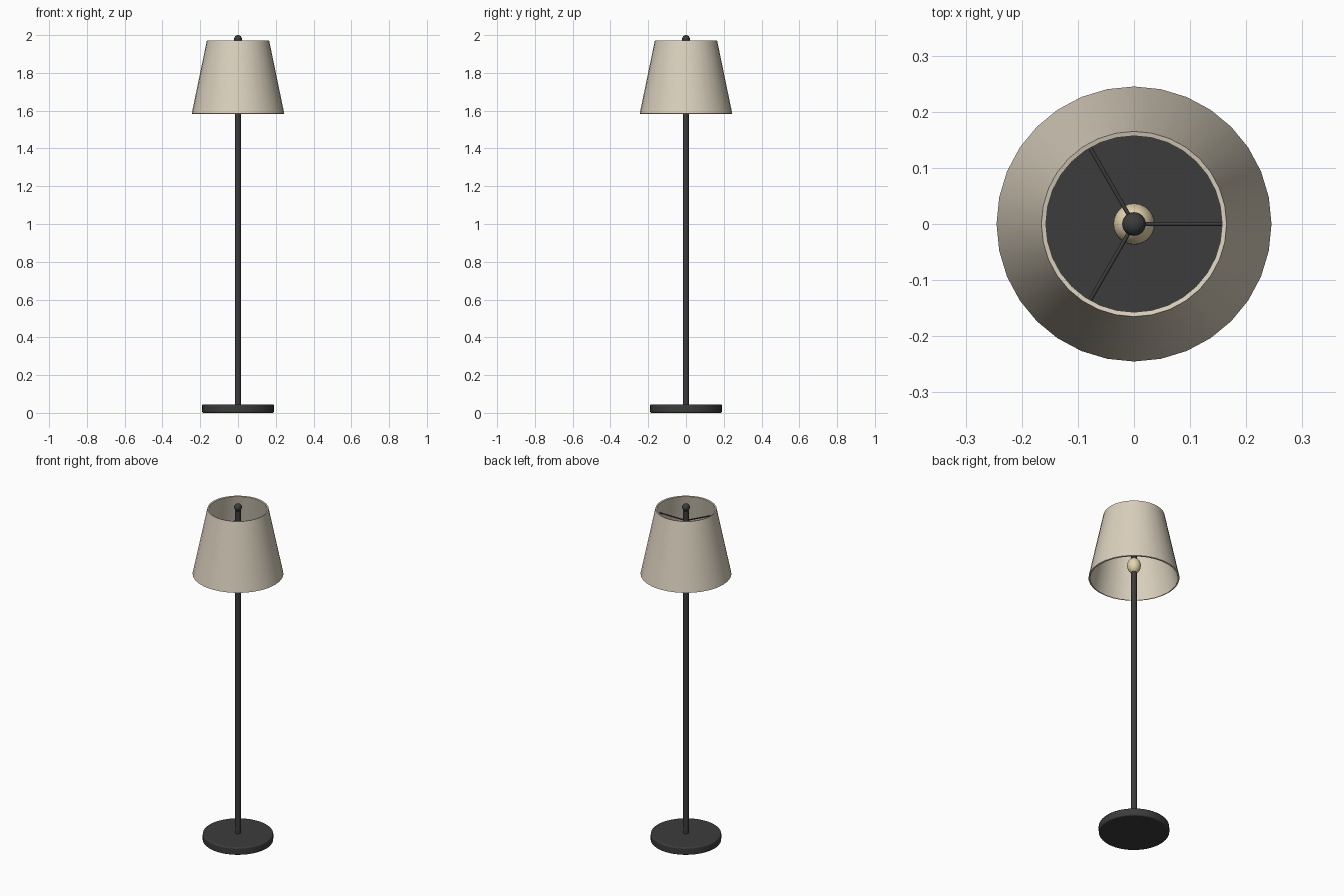
import bpy, math

if "Cube" in bpy.data.objects:
    bpy.data.objects.remove(bpy.data.objects["Cube"])

def material(name, rgb):
    m = bpy.data.materials.new(name)
    m.diffuse_color = (*rgb, 1)
    m.use_nodes = True
    m.node_tree.nodes["Principled BSDF"].inputs["Base Color"].default_value = m.diffuse_color
    return m

METAL = material("dark_metal", (0.045, 0.045, 0.045))
FABRIC = material("cream_fabric", (0.70, 0.63, 0.51))
GLOW = material("warm_glass", (0.78, 0.66, 0.42))

def finish(name, mat, angle=40):
    ob = bpy.context.object
    ob.name = name
    ob.data.materials.append(mat)
    bpy.ops.object.shade_smooth_by_angle(angle=math.radians(angle))
    return ob

def cylinder(name, r, z0, z1, mat, sides=32):
    bpy.ops.mesh.primitive_cylinder_add(vertices=sides, radius=r, depth=z1 - z0,
                                        location=(0, 0, (z0 + z1) / 2))
    return finish(name, mat)

def ball(name, r, z, mat, stretch=1.0):
    bpy.ops.mesh.primitive_uv_sphere_add(segments=24, ring_count=16, radius=r, location=(0, 0, z))
    ob = finish(name, mat)
    ob.scale.z = stretch
    return ob

# Weighted disc base with softened edges
base = cylinder("base", 0.19, 0, 0.045, METAL, 48)
bevel = base.modifiers.new("soft_edge", 'BEVEL')
bevel.width, bevel.segments = 0.007, 3

# Pole through to the shade hub
cylinder("pole", 0.015, 0.04, 1.96, METAL, 24)

# Bulb and finial
ball("bulb", 0.037, 1.66, GLOW, 1.25)
ball("finial", 0.021, 1.979, METAL)

# Open tapered shade: closed wall profile (outer, then inner) spun around z
profile = [(0.245, 1.584), (0.165, 1.971), (0.157, 1.969), (0.237, 1.582)]
N, P = 32, len(profile)
verts = [(r * math.cos(2 * math.pi * i / N), r * math.sin(2 * math.pi * i / N), z)
         for i in range(N) for r, z in profile]
faces = [(i * P + j, (i + 1) % N * P + j, (i + 1) % N * P + (j + 1) % P, i * P + (j + 1) % P)
         for i in range(N) for j in range(P)]
mesh = bpy.data.meshes.new("shade")
mesh.from_pydata(verts, [], faces)
shade = bpy.data.objects.new("shade", mesh)
bpy.context.collection.objects.link(shade)
bpy.ops.object.select_all(action='DESELECT')
shade.select_set(True)
bpy.context.view_layer.objects.active = shade
finish("shade", FABRIC)

# Three spokes holding the shade
length = 0.174
for k in range(3):
    a = k * 2 * math.pi / 3
    bpy.ops.mesh.primitive_cylinder_add(
        vertices=10, radius=0.0035, depth=length, rotation=(0, math.pi / 2, a),
        location=(length / 2 * math.cos(a), length / 2 * math.sin(a), 1.90))
    finish(f"spoke_{k + 1}", METAL)
